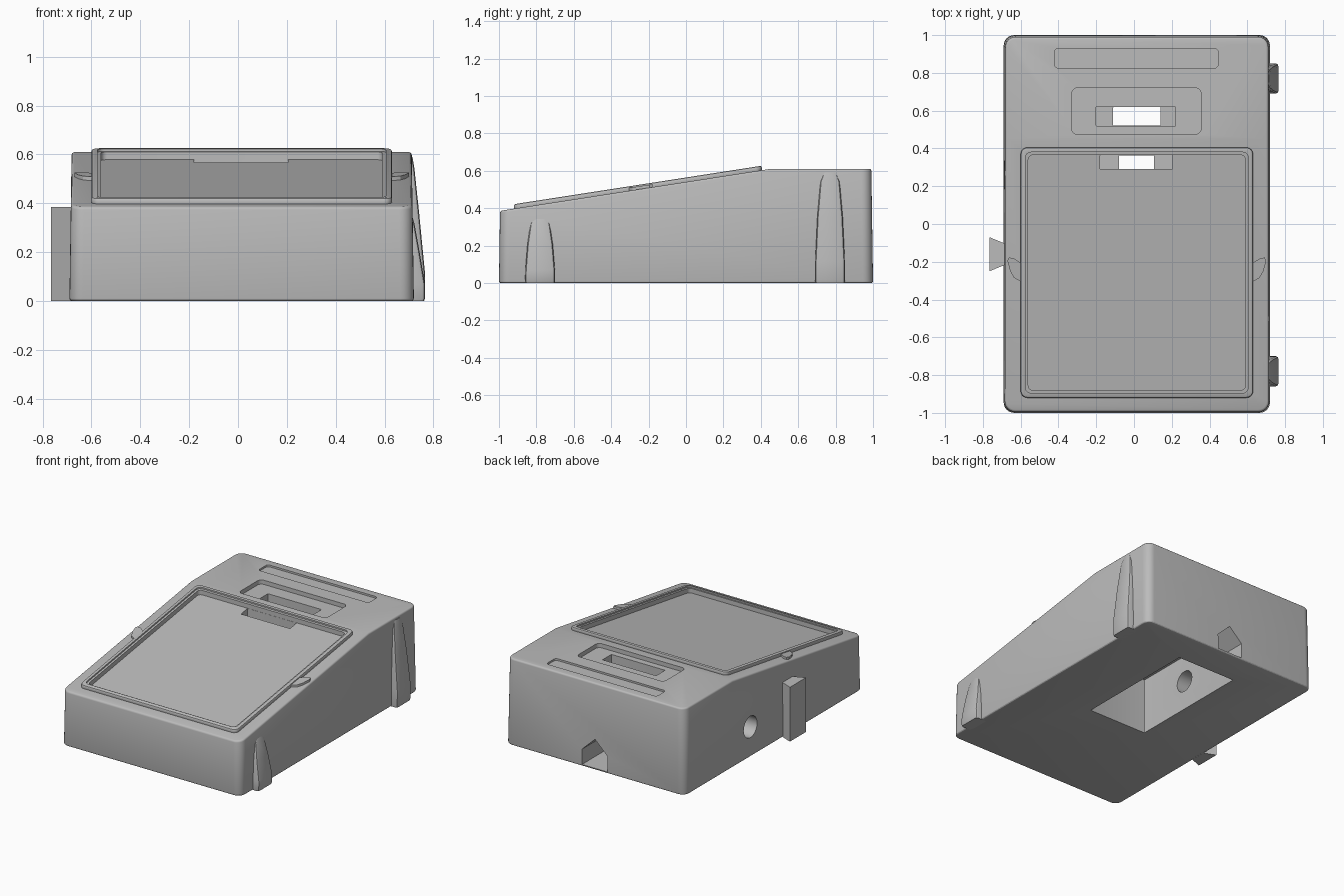
import bpy, bmesh, math
from mathutils import Vector

cube = bpy.data.objects.get("Cube")
if cube:
    bpy.data.objects.remove(cube, do_unlink=True)

grey = bpy.data.materials.new("plain grey")
grey.use_nodes = True
colour = (0.5, 0.5, 0.5, 1)
grey.diffuse_color = colour
grey.node_tree.nodes["Principled BSDF"].inputs["Base Color"].default_value = colour

SLOPE = 0.225 / 1.45


def deck(offset):
    """Height parallel to the sloping deck."""
    return lambda y: 0.385 + SLOPE * (y + 1) + offset


def flat(z):
    return lambda y: z


def loft(name, rings):
    """Closed solid through rings that have equal point counts."""
    bm = bmesh.new()
    loops = [[bm.verts.new(p) for p in ring] for ring in rings]
    n = len(loops[0])
    for a, b in zip(loops, loops[1:]):
        for i in range(n):
            j = (i + 1) % n
            bm.faces.new((a[i], a[j], b[j], b[i]))
    bm.faces.new(loops[0][::-1])
    bm.faces.new(loops[-1])
    bmesh.ops.recalc_face_normals(bm, faces=bm.faces)
    mesh = bpy.data.meshes.new(name)
    bm.to_mesh(mesh)
    bm.free()
    mesh.materials.append(grey)
    obj = bpy.data.objects.new(name, mesh)
    bpy.context.collection.objects.link(obj)
    return obj


def outline(x0, x1, y0, y1, r, height, inset=0):
    """Rounded rectangle ring lying on a height function."""
    x0, x1, y0, y1 = x0 + inset, x1 - inset, y0 + inset, y1 - inset
    ring = []
    corners = ((x1 - r, y1 - r), (x0 + r, y1 - r), (x0 + r, y0 + r), (x1 - r, y0 + r))
    for k, (cx, cy) in enumerate(corners):
        for i in range(7):
            a = math.pi / 2 * (k + i / 6)
            x, y = cx + r * math.cos(a), cy + r * math.sin(a)
            ring.append(Vector((x, y, height(y))))
    return ring


def block(name, rect, r, low, high, inset=0):
    return loft(name, [outline(*rect, r, low), outline(*rect, r, high, inset)])


def apply_modifier(obj, mod):
    bpy.context.view_layer.objects.active = obj
    bpy.ops.object.modifier_apply(modifier=mod.name)


def bevel(obj, width, segments=3):
    mod = obj.modifiers.new("soft edges", 'BEVEL')
    mod.width, mod.segments = width, segments
    mod.limit_method, mod.angle_limit = 'ANGLE', math.radians(40)
    apply_modifier(obj, mod)


def cut(cutter, *targets):
    cutter.hide_render = True
    for obj in targets:
        mod = obj.modifiers.new("cut", 'BOOLEAN')
        mod.operation, mod.solver, mod.object = 'DIFFERENCE', 'EXACT', cutter
        apply_modifier(obj, mod)
    bpy.data.objects.remove(cutter, do_unlink=True)


# Housing: rounded box sliced by the sloping deck
body = block("housing", (-0.69, 0.72, -1, 1), 0.055, flat(0), flat(0.61), 0.009)
bm = bmesh.new()
bm.from_mesh(body.data)
bmesh.ops.bisect_plane(bm, geom=bm.verts[:] + bm.edges[:] + bm.faces[:],
                       plane_co=(0, -1, 0.385), plane_no=(0, -SLOPE, 1), clear_outer=True)
bmesh.ops.holes_fill(bm, edges=[e for e in bm.edges if e.is_boundary])
bmesh.ops.recalc_face_normals(bm, faces=bm.faces)
bm.to_mesh(body.data)
bm.free()
bevel(body, 0.012)

# Raised tray rim
rim = block("tray_rim", (-0.6, 0.63, -0.92, 0.405), 0.035, deck(-0.008), deck(0.024))
bevel(rim, 0.009, 2)

# Sunken tray with a stepped lip
cut(block("tray_cut", (-0.56, 0.59, -0.88, 0.365), 0.025, deck(-0.018), deck(0.1)), body, rim)
cut(block("lip_cut", (-0.575, 0.605, -0.895, 0.38), 0.03, deck(0.014), deck(0.1)), rim)

# Hollow underside, open at the base
cut(block("bay_cut", (-0.215, 0.245, -0.15, 0.755), 0.004, flat(-0.05), flat(0.4)), body)

# Slots: wide pocket, then a narrower passage into the hollow
cut(block("slot_recess_cut", (-0.33, 0.355, 0.475, 0.72), 0.03, flat(0.58), flat(0.8)), body)
cut(block("slot_pocket_cut", (-0.2, 0.22, 0.52, 0.62), 0.002, flat(0.5), flat(0.8)), body)
cut(block("slot_passage_cut", (-0.11, 0.14, 0.521, 0.619), 0.002, flat(0.3), flat(0.7)), body)
cut(block("tray_pocket_cut", (-0.18, 0.205, 0.29, 0.364), 0.002, flat(0.49), flat(0.6)), body)
cut(block("tray_passage_cut", (-0.08, 0.105, 0.291, 0.363), 0.002, flat(0.3), flat(0.59)), body)

# Shallow label recess near the back
cut(block("label_cut", (-0.42, 0.445, 0.825, 0.93), 0.02, flat(0.597), flat(0.8)), body)

# Pointed cable arch through the back wall
arch = [(-0.085, 0.012), (0.115, 0.012), (0.115, 0.12), (0.015, 0.215), (-0.085, 0.12)]
cut(loft("arch_cut", [[Vector((x, y, z)) for x, z in arch] for y in (0.7, 1.1)]), body)

# Round port through the wall on the right-hand side
cut(loft("port_cut", [[Vector((x, 0.26 + 0.075 * math.cos(a), 0.21 + 0.075 * math.sin(a)))
                       for a in (math.tau * i / 32 for i in range(32))]
                      for x in (-0.9, -0.2)]), body)


# Tapered mounting ribs on the left-hand side
def rib(name, y, height):
    rings = []
    for t, w, d in ((0, 0.078, 0.041), (0.03, 0.08, 0.045), (0.2, 0.079, 0.045),
                    (0.6, 0.068, 0.022), (0.92, 0.052, 0.002), (1, 0.035, -0.006)):
        x = 0.72 + d
        half = [(0.68, w), (x - 0.014, w), (x - 0.004, w - 0.005), (x, w - 0.016)]
        section = half + [(px, -py) for px, py in reversed(half)]
        rings.append([Vector((px, y + py, t * height)) for px, py in section])
    return loft(name, rings)


ribs = [rib("front_rib", -0.78, 0.345), rib("back_rib", 0.77, 0.59)]

# Dovetail rail on the right-hand side
rail = [(-0.765, -0.25), (-0.68, -0.215), (-0.68, -0.105), (-0.765, -0.07)]
loft("dovetail_rail", [[Vector((x, y, z)) for x, y in rail] for z in (0, 0.385)])

# Small finger tabs beside the tray
tab = [(-0.02, -0.31), (0.0, -0.305), (0.035, -0.285), (0.055, -0.25),
       (0.07, -0.195), (0.062, -0.178), (0.04, -0.18), (0.0, -0.205), (-0.02, -0.21)]
tabs = []
for name, x0, s in (("right_tab", -0.6, -1), ("left_tab", 0.63, 1)):
    rings = [[Vector((x0 + s * x, y, deck(h)(y))) for x, y in tab] for h in (-0.005, 0.016)]
    tabs.append(loft(name, rings))

# Smooth shading that keeps the hard edges
bpy.ops.object.select_all(action='DESELECT')
for obj in [body, rim] + ribs + tabs:
    obj.select_set(True)
bpy.context.view_layer.objects.active = body
bpy.ops.object.shade_smooth_by_angle(angle=math.radians(30))
